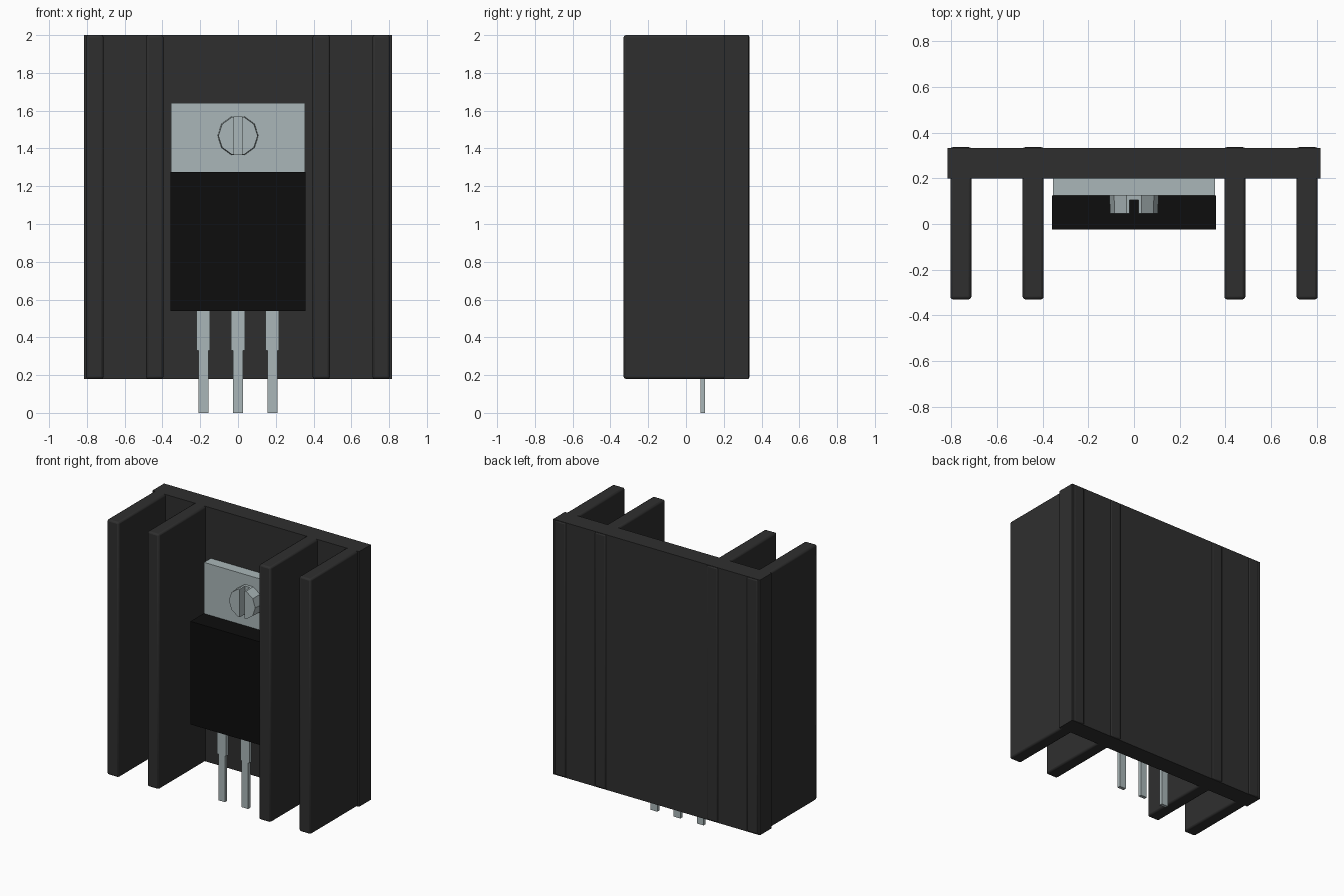
import bpy
import math

cube = bpy.data.objects.get("Cube")
if cube:
    bpy.data.objects.remove(cube, do_unlink=True)


def material(name, rgb):
    mat = bpy.data.materials.new(name)
    mat.use_nodes = True
    color = (*rgb, 1.0)
    mat.diffuse_color = color
    bsdf = mat.node_tree.nodes["Principled BSDF"]
    bsdf.inputs["Base Color"].default_value = color
    bsdf.inputs["Roughness"].default_value = 0.6
    return mat


ANODIZED = material("dark anodized grey", (0.028, 0.028, 0.028))
PLASTIC = material("black plastic", (0.004, 0.004, 0.004))
METAL = material("pale metal", (0.40, 0.47, 0.48))


def box(name, low, high, mat, bevel=0.0):
    """Box between two corners, with optional rounded edges."""
    center = [(a + b) / 2 for a, b in zip(low, high)]
    bpy.ops.mesh.primitive_cube_add(size=1, location=center)
    obj = bpy.context.object
    obj.name = name
    obj.scale = [b - a for a, b in zip(low, high)]
    bpy.ops.object.transform_apply(location=False, rotation=False, scale=True)
    obj.data.materials.append(mat)
    if bevel:
        mod = obj.modifiers.new("rounded edges", 'BEVEL')
        mod.width = bevel
        mod.segments = 2
        bpy.ops.object.shade_smooth_by_angle(angle=math.radians(40))
    return obj


def cone_along_y(name, sides, back_radius, front_radius, front, back, z, mat):
    """Tapered prism whose axis runs from front to back."""
    bpy.ops.mesh.primitive_cone_add(
        vertices=sides, radius1=back_radius, radius2=front_radius,
        depth=back - front, location=(0, (front + back) / 2, z),
        rotation=(math.pi / 2, 0, math.pi))
    obj = bpy.context.object
    # turn the wide end to the back
    obj.rotation_euler = (math.pi / 2, 0, 0)
    bpy.ops.object.transform_apply(location=False, rotation=True, scale=False)
    obj.name = name
    obj.data.materials.append(mat)
    return obj


# Heat sink: back plate and two pairs of fins
BOTTOM, TOP = 0.18, 2.0
box("heatsink_plate", (-0.816, 0.2, BOTTOM), (0.816, 0.332, TOP), ANODIZED)
for side, sign in (("left", 1), ("right", -1)):
    for place, x in (("outer", 0.758), ("inner", 0.441)):
        box(f"{place}_fin_{side}",
            (sign * x - 0.046, -0.33, BOTTOM),
            (sign * x + 0.046, 0.337, TOP), ANODIZED, bevel=0.012)

# Transistor: metal tab and plastic body
box("mounting_tab", (-0.355, 0.124, 0.545), (0.355, 0.2, 1.64), METAL)
box("transistor_body", (-0.358, -0.025, 0.54), (0.358, 0.124, 1.275), PLASTIC)

# Three stepped leads
for label, x in (("right", -0.183), ("middle", 0), ("left", 0.182)):
    box(f"lead_shoulder_{label}", (x - 0.036, 0.077, 0.33),
        (x + 0.036, 0.101, 0.56), METAL)
    box(f"lead_pin_{label}", (x - 0.026, 0.077, 0),
        (x + 0.026, 0.101, 0.33), METAL)

# Slotted screw
SCREW_Z = 1.467
head = cone_along_y("screw_head", 10, 0.108, 0.104, 0.046, 0.126, SCREW_Z, METAL)
# put a corner of the head on each side and a flat on top
head.rotation_euler = (0, math.pi / 2, 0)
cutter = box("slot_cutter", (-0.02, 0, SCREW_Z - 0.2),
             (0.02, 0.105, SCREW_Z + 0.2), METAL)
cutter.hide_render = True
slot = head.modifiers.new("slot", 'BOOLEAN')
slot.operation = 'DIFFERENCE'
slot.solver = 'EXACT'
slot.object = cutter
bpy.ops.object.select_all(action='DESELECT')
bpy.context.view_layer.objects.active = head
head.select_set(True)
bpy.ops.object.modifier_apply(modifier=slot.name)
bpy.data.objects.remove(cutter, do_unlink=True)

# Screw shank, hidden inside the plate
box("screw_shank", (-0.04, 0.11, SCREW_Z - 0.04),
    (0.04, 0.32, SCREW_Z + 0.04), METAL)
